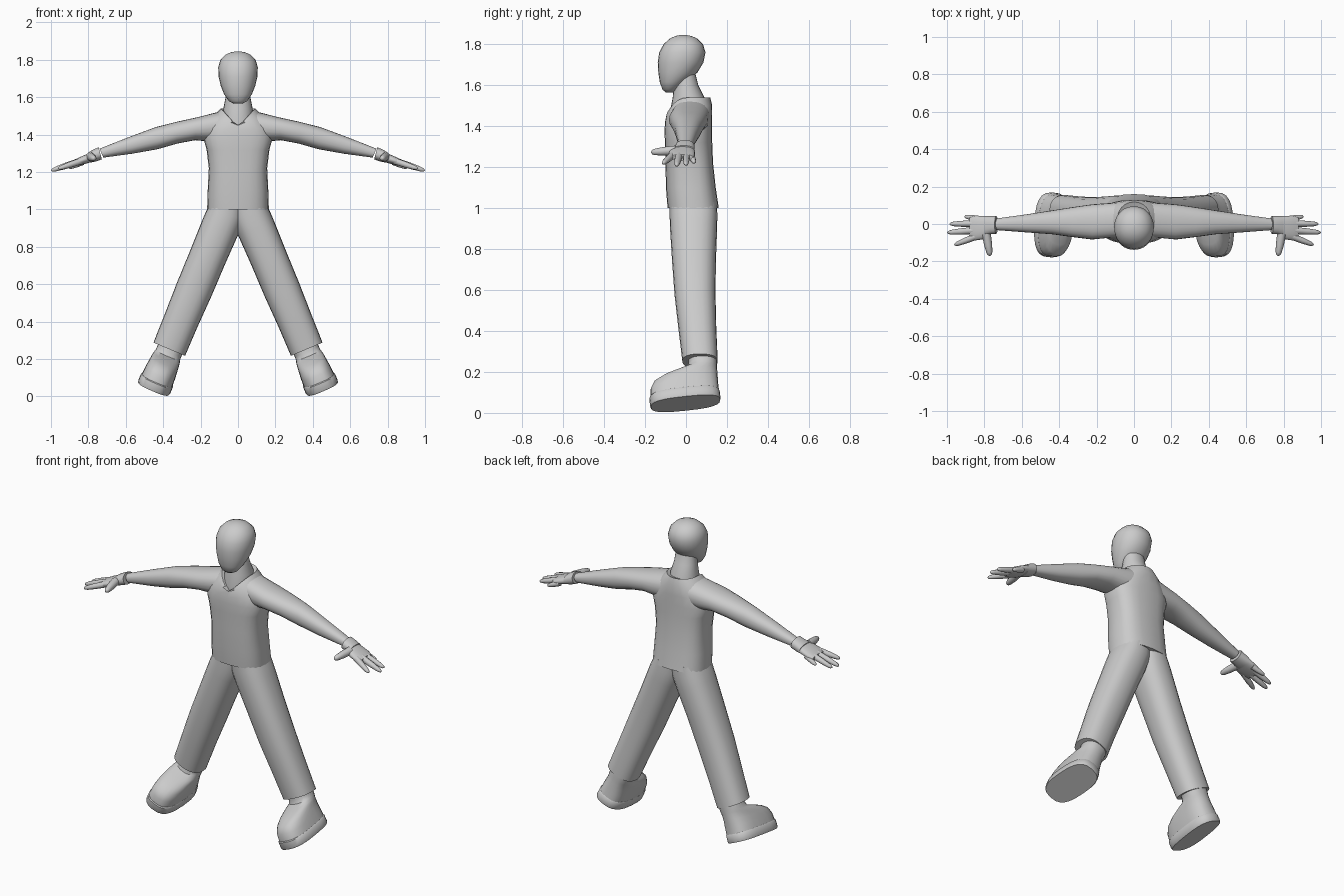
import bpy, bmesh, math
from mathutils import Vector, Matrix

grey = bpy.data.materials.new("plain_grey")
grey.diffuse_color = (0.6, 0.6, 0.6, 1)


def skin(name, loops, mirror=False, angle=40, matrix=None):
    """Bridge point loops into a capped, smooth shaded object."""
    bm = bmesh.new()
    vs = [[bm.verts.new(p) for p in loop] for loop in loops]
    n = len(vs[0])
    for a, b in zip(vs, vs[1:]):
        for i in range(n):
            j = (i + 1) % n
            bm.faces.new((a[i], a[j], b[j], b[i]))
    bm.faces.new(vs[0])
    bm.faces.new(vs[-1])
    bmesh.ops.recalc_face_normals(bm, faces=bm.faces)
    if matrix:
        bm.transform(matrix)
    me = bpy.data.meshes.new(name)
    bm.to_mesh(me)
    bm.free()
    me.materials.append(grey)
    ob = bpy.data.objects.new(name, me)
    bpy.context.collection.objects.link(ob)
    if mirror:
        ob.modifiers.new("mirror", 'MIRROR').use_mirror_merge = False
    bpy.ops.object.select_all(action='DESELECT')
    ob.select_set(True)
    bpy.context.view_layer.objects.active = ob
    bpy.ops.object.shade_smooth_by_angle(angle=math.radians(angle))
    return ob


def ring(x1, z1, x2, z2, yf, yb, p=2.3, n=24, dip=0):
    """Rounded section spanning two x-z points and a front/back depth."""
    pts = []
    for i in range(n):
        a = 2 * math.pi * i / n
        c, s = math.cos(a), math.sin(a)
        u = math.copysign(abs(c) ** (2 / p), c)
        v = math.copysign(abs(s) ** (2 / p), s)
        drop = dip * (1 - abs(u)) if v < 0 else 0
        pts.append(Vector(((x1 + x2) / 2 + u * (x2 - x1) / 2,
                           (yf + yb) / 2 + v * (yb - yf) / 2,
                           (z1 + z2) / 2 + u * (z2 - z1) / 2 - drop)))
    return pts


def level(z, w, yf, yb, p=2.3, dip=0):
    return ring(-w, z, w, z, yf, yb, p, 24, dip)


def tube(name, pts, radii, n=10):
    """Round tapering tube through points."""
    pts = [Vector(p) for p in pts]
    q = (pts[-1] - pts[0]).to_track_quat('Z', 'Y')
    loops = [[p + q @ Vector((r * math.cos(2 * math.pi * i / n), r * math.sin(2 * math.pi * i / n), 0))
              for i in range(n)] for p, r in zip(pts, radii)]
    return skin(name, loops, mirror=True, angle=60)


# Head: narrow chin, rounded skull
skin("head", [level(*r, p=2.1) for r in [
    (1.565, .022, -.10, -.06), (1.578, .048, -.115, -.04), (1.615, .074, -.128, 0),
    (1.66, .092, -.135, .055), (1.71, .104, -.138, .085), (1.76, .106, -.131, .095),
    (1.80, .094, -.109, .083), (1.828, .066, -.078, .054), (1.84, .038, -.05, .025),
    (1.845, .012, -.025, 0)]], angle=60)

# Neck, running down inside the collar
skin("neck", [level(*r, p=2.1) for r in [
    (1.42, .085, -.075, .09), (1.48, .084, -.076, .095), (1.54, .078, -.065, .09),
    (1.60, .066, -.058, .06), (1.66, .06, -.05, .045)]])

# Shirt body with a V-shaped collar
skin("shirt_body", [level(*r) for r in [
    (1.0, .165, -.09, .16, 2.6), (1.1, .162, -.098, .145, 2.7), (1.22, .156, -.10, .132, 2.8),
    (1.32, .168, -.103, .128, 2.8), (1.38, .185, -.105, .128, 2.7), (1.44, .175, -.102, .128, 2.5, .02),
    (1.50, .13, -.096, .128, 2.3, .05), (1.54, .092, -.088, .118, 2.1, .10),
    (1.53, .08, -.07, .095, 2.1, .09)]])

# Sleeves
skin("sleeve", [ring(*r) for r in [
    (.07, 1.53, .12, 1.36, -.07, .115), (.22, 1.492, .23, 1.37, -.083, .105),
    (.33, 1.468, .325, 1.352, -.07, .09), (.44, 1.44, .43, 1.322, -.055, .073),
    (.58, 1.388, .565, 1.298, -.045, .052), (.74, 1.325, .72, 1.277, -.033, .03)]], mirror=True)

# Glove cuff and palm
skin("glove_cuff", [ring(*r) for r in [
    (.745, 1.332, .728, 1.268, -.052, .042), (.77, 1.322, .76, 1.256, -.054, .042),
    (.80, 1.305, .79, 1.25, -.065, .043)]], mirror=True)
skin("palm", [ring(*r) for r in [
    (.77, 1.312, .765, 1.258, -.055, .04), (.81, 1.295, .805, 1.247, -.082, .043),
    (.85, 1.278, .847, 1.236, -.088, .043), (.88, 1.262, .878, 1.23, -.075, .035)]],
    mirror=True, angle=60)

# Fingers and thumb
for name, base, tip, r in [
        ("little_finger", (.83, .028, 1.252), (.905, .04, 1.222), .016),
        ("ring_finger", (.85, .002, 1.255), (.985, 0, 1.212), .018),
        ("middle_finger", (.85, -.034, 1.256), (.998, -.046, 1.208), .019),
        ("index_finger", (.84, -.065, 1.258), (.96, -.112, 1.218), .018),
        ("thumb", (.79, -.05, 1.282), (.77, -.17, 1.272), .024)]:
    a, b = Vector(base), Vector(tip)
    tube(name, [a.lerp(b, t) for t in (0, .5, .85, .96, 1)], [r, r * .9, r * .68, r * .45, r * .15])

# Trouser legs, overlapping at the hips
skin("trouser_leg", [ring(*r, p=2.4) for r in [
    (-.04, 1.03, .15, 1.03, -.08, .15), (-.035, .95, .173, .985, -.08, .153),
    (0, .862, .192, .94, -.078, .152), (.07, .705, .258, .775, -.068, .146),
    (.14, .54, .325, .612, -.056, .144), (.215, .375, .39, .445, -.037, .148),
    (.283, .217, .452, .288, -.018, .155)]], mirror=True)

# Boots: tilted with the legs, toes slightly down
tilt = (Matrix.Translation((.45, 0, .046)) @ Matrix.Rotation(math.radians(-23), 4, 'Y')
        @ Matrix.Rotation(math.radians(6.5), 4, 'X'))
skin("boot_sole", [level(*r, p=2.8) for r in [
    (0, .09, -.172, .168), (.008, .093, -.176, .171), (.045, .092, -.175, .171),
    (.05, .088, -.17, .167)]], mirror=True, matrix=tilt)
skin("boot_upper", [level(*r) for r in [
    (.045, .088, -.17, .168, 2.8), (.09, .086, -.165, .168, 2.7), (.125, .082, -.145, .17, 2.5),
    (.15, .079, -.095, .171, 2.4), (.168, .076, -.03, .172, 2.3), (.182, .071, .025, .173, 2.3),
    (.205, .07, .036, .175, 2.3), (.27, .074, .036, .18, 2.3)]],
    mirror=True, matrix=tilt, angle=50)
